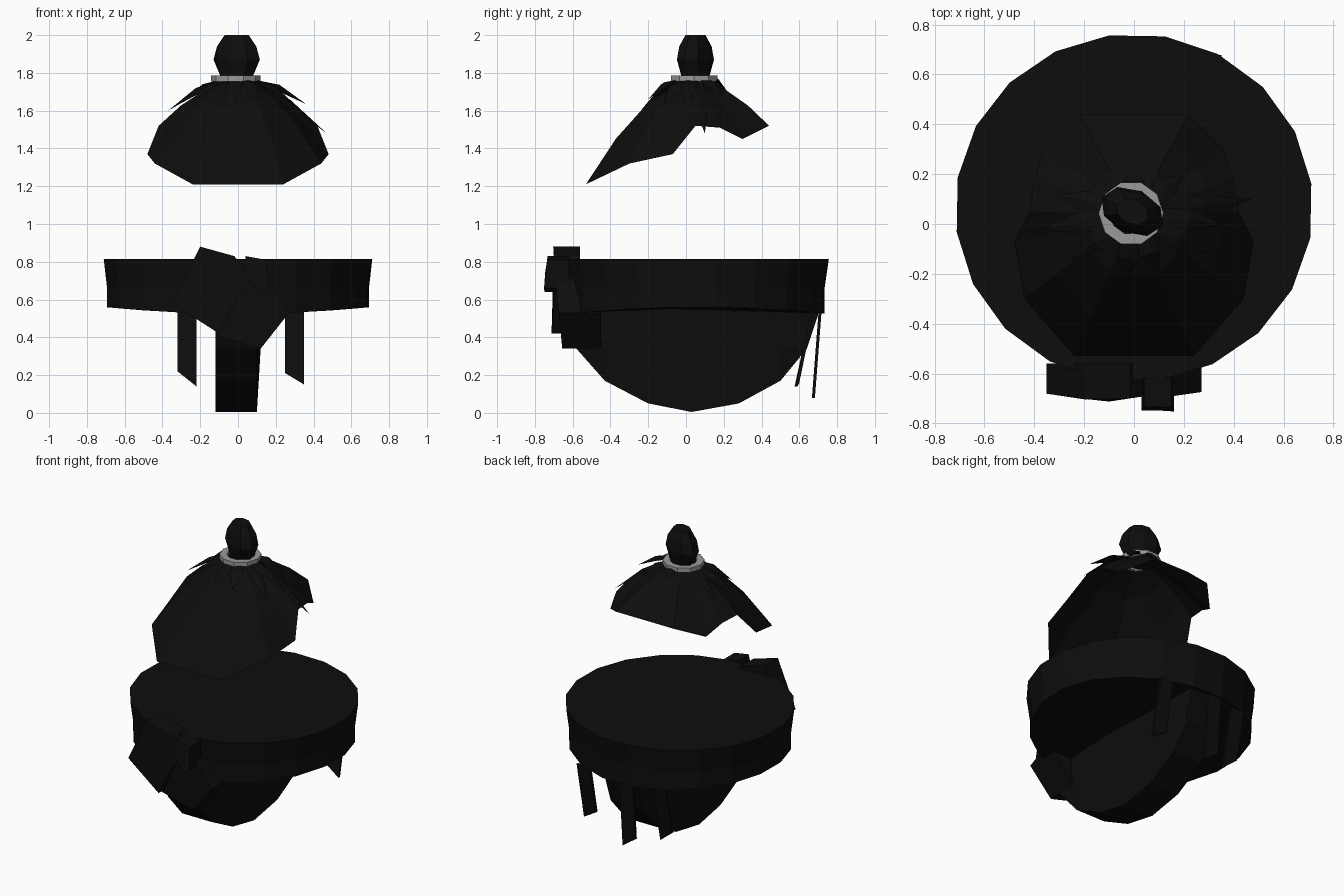
import bpy, bmesh
from math import cos, sin, pi, radians
from mathutils import Vector, Matrix

cube = bpy.data.objects.get("Cube")
if cube:
    bpy.data.objects.remove(cube, do_unlink=True)


def material(name, rgb):
    m = bpy.data.materials.new(name)
    m.use_nodes = True
    m.diffuse_color = (*rgb, 1)
    m.node_tree.nodes["Principled BSDF"].inputs["Base Color"].default_value = (*rgb, 1)
    return m


black = material("black", (0.004, 0.004, 0.004))
grey = material("grey", (0.32, 0.32, 0.32))


def finish(name, bm, mat, closed=True):
    if closed:
        bmesh.ops.recalc_face_normals(bm, faces=bm.faces[:])
    mesh = bpy.data.meshes.new(name)
    bm.to_mesh(mesh)
    bm.free()
    mesh.materials.append(mat)
    ob = bpy.data.objects.new(name, mesh)
    bpy.context.collection.objects.link(ob)
    return ob


def loft(name, rings, mat, caps=True, loop=False):
    """Skin a list of closed rings of points."""
    bm = bmesh.new()
    vs = [[bm.verts.new(p) for p in r] for r in rings]
    n = len(vs[0])
    pairs = list(zip(vs, vs[1:])) + ([(vs[-1], vs[0])] if loop else [])
    for a, b in pairs:
        for i in range(n):
            j = (i + 1) % n
            bm.faces.new((a[i], a[j], b[j], b[i]))
    if caps and not loop:
        bm.faces.new(vs[0][::-1])
        bm.faces.new(vs[-1])
    return finish(name, bm, mat, caps)


def oval(rx, ry, z, n, cx=0, cy=0, turn=0.0, tilt=lambda a: 0):
    pts = []
    for i in range(n):
        a = turn + 2 * pi * i / n
        pts.append((cx + rx * cos(a), cy + ry * sin(a), z + tilt(a)))
    return pts


def slab(name, outline, y_front, y_back):
    """Plate drawn in x and z, with depth; y_front may vary with the point."""
    return loft(name, [[(x, y_front(x, z), z) for x, z in outline],
                       [(x, y_back(x, z), z) for x, z in outline]], black)


# Waist belt: twenty-sided band, its lower edge dipping at front and back
dip = lambda a: -0.035 * sin(a) ** 2
phase = radians(8)
loft("belt", [oval(0.70, 0.675, 0.56, 20, 0, 0.065, phase, dip),
              oval(0.70, 0.675, 0.66, 20, 0, 0.065, phase),
              oval(0.718, 0.698, 0.815, 20, 0, 0.065, phase)], black)

# Cloth passing under the body from front to back
under = [(-0.64, 0.45), (-0.58, 0.34), (-0.43, 0.17), (-0.2, 0.05), (0.03, 0.005),
         (0.28, 0.05), (0.5, 0.17), (0.64, 0.34), (0.70, 0.52)]
loft("under_cloth", [[(-0.12, y, z), (0.1, y, z), (0.12, y, max(z, 0.34)),
                      (0.13, y, 0.55), (-0.12, y, 0.55)] for y, z in under], black)

# Folded wraps at the front of the belt
slab("front_wrap_upper", [(-0.2, 0.88), (-0.02, 0.83), (0.06, 0.74), (-0.1, 0.42), (-0.35, 0.58), (-0.24, 0.8)],
     lambda x, z: -0.715 + 0.15 * abs(x + 0.12), lambda x, z: -0.56)
slab("front_wrap_lower", [(0.06, 0.76), (0.15, 0.7), (0.27, 0.53), (0.12, 0.34), (-0.12, 0.41), (-0.08, 0.5)],
     lambda x, z: -0.655 - 0.1 * (z - 0.34), lambda x, z: -0.45)
slab("front_wrap_end", [(0.04, 0.83), (0.15, 0.81), (0.16, 0.66), (0.12, 0.64), (0.03, 0.73)],
     lambda x, z: -0.755 + 0.15 * abs(z - 0.68), lambda x, z: -0.62)

# Hanging strips at the back
for name, x0, x1, top, low, z0, z1 in (
        ("right_back_strip", -0.32, -0.22, 0.67, 0.585, 0.22, 0.14),
        ("middle_back_strip", -0.1, 0.0, 0.71, 0.68, 0.15, 0.08),
        ("left_back_strip", 0.25, 0.35, 0.67, 0.59, 0.21, 0.15)):
    face = lambda x, z, t=top, b=low: b + (t - b) * (z - 0.15) / 0.39
    slab(name, [(x0, 0.54), (x1, 0.54), (x1, z1), (x0, z0)],
         lambda x, z, f=face: f(x, z) - 0.008, lambda x, z, f=face: f(x, z) + 0.008)

# Hair: sheet from the crown out to a notched rim
half = [(0.24, -0.53, 1.21), (0.44, -0.30, 1.32), (0.48, -0.07, 1.37), (0.42, 0.05, 1.52),
        (0.40, 0.18, 1.51), (0.36, 0.30, 1.45), (0.22, 0.44, 1.52)]
rim = [Vector(p) for p in half] + [Vector((-x, y, z)) for x, y, z in reversed(half)]
crown = Vector((0, 0.04, 1.765))


def hair_point(p, t, lift=0.0):
    q = crown.lerp(p, t)
    q.z = crown.z + (p.z - crown.z) * t ** 1.75 + lift
    return q


loft("hair", [[hair_point(p, t) for p in rim] for t in (1, 0.72, 0.42, 0.15)],
     black, caps=False)

# Loose locks fanning out below the tie
for i, (x, y, z) in enumerate([(0.47, 0.1, 1.48), (0.36, 0.0, 1.635), (0.3, -0.12, 1.63), (0.2, 0.2, 1.67),
                               (-0.04, -0.24, 1.6), (0.1, -0.2, 1.66), (-0.25, -0.14, 1.64),
                               (-0.37, -0.02, 1.6), (-0.3, 0.12, 1.64), (0.0, 0.22, 1.7)]):
    tip = Vector((x, y, z))
    out = Vector((x, y - 0.04, 0)).normalized()
    side = Vector((-out.y, out.x, 0)) * 0.055
    root = crown + out * 0.08
    mid = root.lerp(tip, 0.5) + Vector((0, 0, 0.025))
    bm = bmesh.new()
    a, b, c, d, e = [bm.verts.new(p) for p in (root - side * 0.6, root + side * 0.6, mid + side * 0.8,
                                               tip, mid - side * 0.8)]
    ridge = bm.verts.new(mid + Vector((0, 0, 0.012)))
    for u, v in ((a, b), (b, c), (c, d), (d, e), (e, a)):
        bm.faces.new((u, v, ridge))
    bm.faces.new((e, d, c, b, a))
    finish(f"lock_{i + 1}", bm, black)

# Tie around the topknot
band = [(0.13, 1.755), (0.13, 1.785), (0.085, 1.785), (0.085, 1.755)]
loft("hair_tie", [oval(r, r, z, 10, -0.012, 0.043) for r, z in band], grey, caps=False, loop=True)

# Topknot: flattened faceted bun turned about the vertical
turn = Matrix.Rotation(radians(-25), 3, 'Z')
bun = []
for rx, ry, z in ((0.08, 0.065, 1.75), (0.135, 0.09, 1.87), (0.115, 0.08, 1.94), (0.07, 0.05, 2.0)):
    bun.append([turn @ Vector(p) + Vector((-0.007, 0.05, 0)) for p in oval(rx, ry, z, 8)])
loft("topknot", bun, black)
